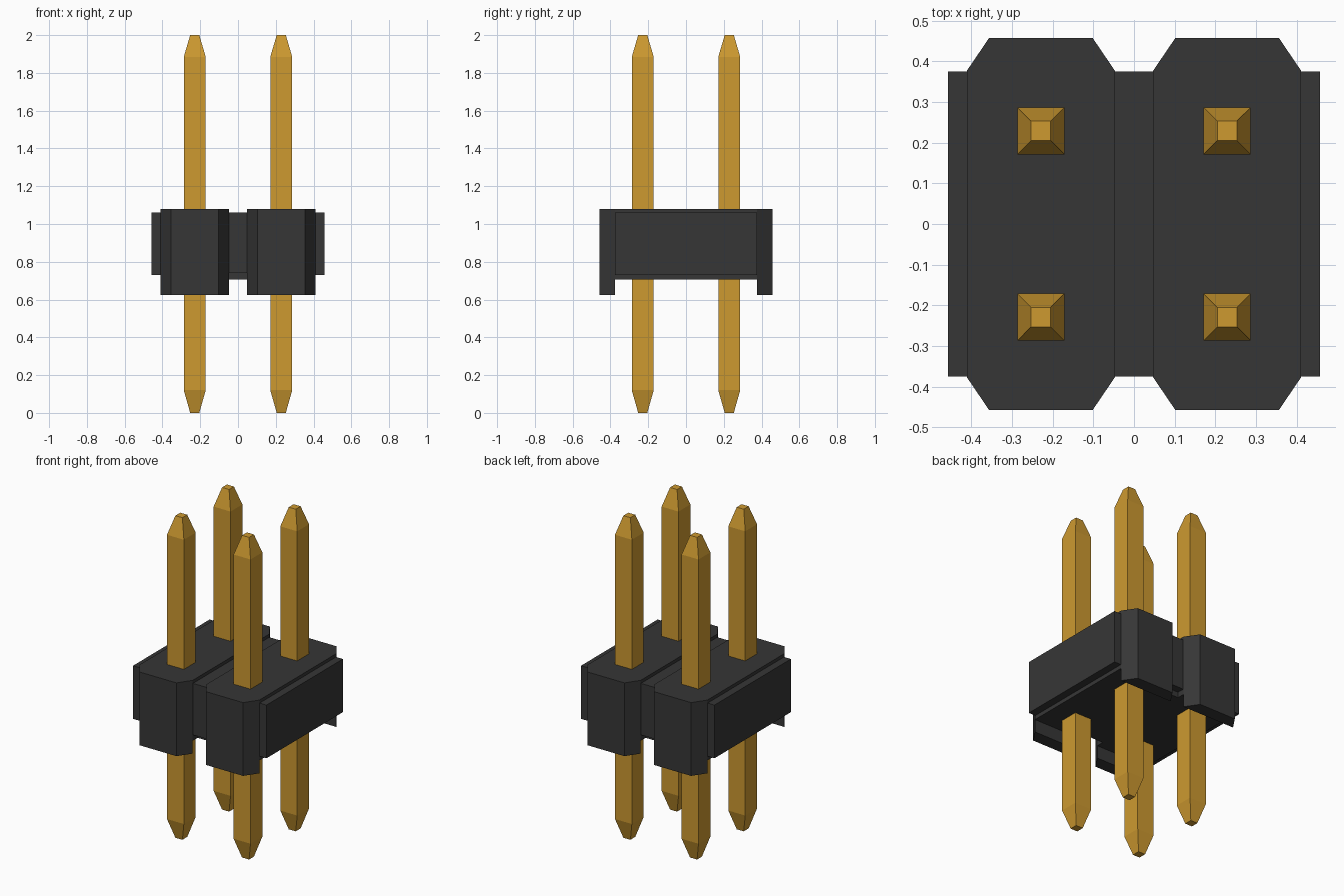
import bpy
import bmesh

cube = bpy.data.objects.get("Cube")
if cube:
    bpy.data.objects.remove(cube, do_unlink=True)


def make_material(name, rgb, metallic=0.0):
    mat = bpy.data.materials.new(name)
    mat.use_nodes = True
    mat.diffuse_color = (*rgb, 1)
    bsdf = mat.node_tree.nodes["Principled BSDF"]
    bsdf.inputs["Base Color"].default_value = (*rgb, 1)
    return mat


BLACK = make_material("black plastic", (0.037, 0.037, 0.037))
GOLD = make_material("gold metal", (0.61, 0.32, 0.03))


def loft(name, rings, mat):
    """Join equal-sized rings of points into a closed solid."""
    bm = bmesh.new()
    loops = [[bm.verts.new(p) for p in ring] for ring in rings]
    n = len(loops[0])
    for a, b in zip(loops, loops[1:]):
        for i in range(n):
            j = (i + 1) % n
            bm.faces.new((a[i], a[j], b[j], b[i]))
    bm.faces.new(loops[0][::-1])
    bm.faces.new(loops[-1])
    bmesh.ops.recalc_face_normals(bm, faces=bm.faces)
    mesh = bpy.data.meshes.new(name)
    bm.to_mesh(mesh)
    bm.free()
    mesh.materials.append(mat)
    obj = bpy.data.objects.new(name, mesh)
    bpy.context.collection.objects.link(obj)
    return obj


def prism(name, outline, z0, z1, mat):
    return loft(name, [[(x, y, z) for x, y in outline] for z in (z0, z1)], mat)


def rect(x0, x1, y0, y1):
    return [(x0, y0), (x1, y0), (x1, y1), (x0, y1)]


PITCH = 0.229          # pin and block offset from the centre
HALF_W = 0.182         # half width of a block
NOSE_W = 0.127         # half width of a block's end face
END, SHOULDER = 0.458, 0.377
SOLE, FLOOR, TOP = 0.625, 0.705, 1.08
STEP, STEP_TOP = 0.73, 1.06

for side, sx in (("right", -1), ("left", 1)):
    cx = sx * PITCH

    # Block with chamfered corners
    half = [(-HALF_W, -SHOULDER), (-NOSE_W, -END), (NOSE_W, -END), (HALF_W, -SHOULDER)]
    outline = [(cx + x, y) for x, y in half] + [(cx - x, -y) for x, y in half]
    prism(f"{side}_block", outline, FLOOR, TOP, BLACK)

    # Side ledge
    x0, x1 = sorted((sx * (PITCH + HALF_W), sx * END))
    prism(f"{side}_ledge", rect(x0, x1, -SHOULDER + 0.002, SHOULDER - 0.002),
          STEP, STEP_TOP, BLACK)

    for end, sy in (("front", -1), ("back", 1)):
        # Standoff foot under the end of the block
        foot = [(cx + x, -sy * y) for x, y in half]
        prism(f"{end}_{side}_foot", foot, SOLE, FLOOR, BLACK)

        # Square pin with tapered tips
        cy = sy * PITCH
        rings = [[(x, y, z) for x, y in rect(cx - r, cx + r, cy - r, cy + r)]
                 for r, z in ((0.024, 0), (0.058, 0.12), (0.058, 1.885), (0.024, 2))]
        loft(f"{end}_{side}_pin", rings, GOLD)

# Web between the blocks, with a deeper middle
WEB = PITCH - HALF_W
prism("centre_web", rect(-WEB, WEB, -0.375, 0.375), 0.74, STEP_TOP, BLACK)
prism("centre_web_underside", rect(-WEB, WEB, -0.33, 0.33), FLOOR, 0.74, BLACK)
